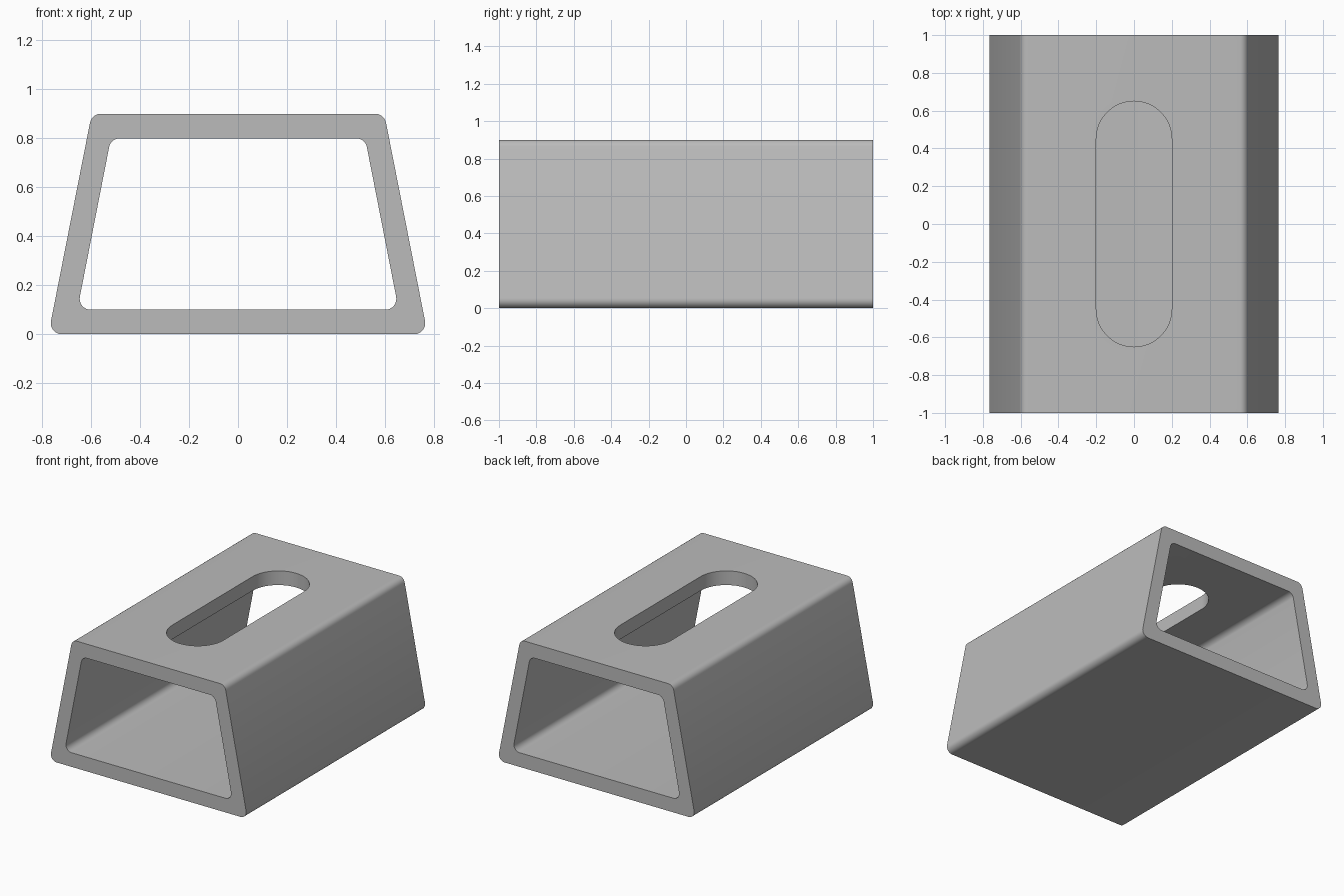
import bpy, bmesh, math
from mathutils import Vector

if "Cube" in bpy.data.objects:
    bpy.data.objects.remove(bpy.data.objects["Cube"])


def rounded(corners, r, steps=8):
    """Round every corner of a counter-clockwise convex polygon with radius r."""
    pts = []
    n = len(corners)
    for i in range(n):
        p = Vector(corners[i])
        a = (Vector(corners[i - 1]) - p).normalized()
        b = (Vector(corners[(i + 1) % n]) - p).normalized()
        half = a.angle(b) / 2
        centre = p + (a + b).normalized() * (r / math.sin(half))
        start = p + a * (r / math.tan(half)) - centre
        sweep = math.pi - 2 * half
        for k in range(steps + 1):
            t = sweep * k / steps
            c, s = math.cos(t), math.sin(t)
            pts.append(centre + Vector((start.x * c - start.y * s,
                                        start.x * s + start.y * c)))
    return pts


def prism(name, start, end):
    """Closed solid between two matching loops of 3D points."""
    bm = bmesh.new()
    a = [bm.verts.new(p) for p in start]
    b = [bm.verts.new(p) for p in end]
    bm.faces.new(a)
    bm.faces.new(b[::-1])
    n = len(a)
    for i in range(n):
        j = (i + 1) % n
        bm.faces.new((a[j], a[i], b[i], b[j]))
    bmesh.ops.recalc_face_normals(bm, faces=bm.faces)
    mesh = bpy.data.meshes.new(name)
    bm.to_mesh(mesh)
    bm.free()
    obj = bpy.data.objects.new(name, mesh)
    bpy.context.collection.objects.link(obj)
    return obj


def along_y(name, profile, half):
    return prism(name, [(p.x, -half, p.y) for p in profile],
                 [(p.x, half, p.y) for p in profile])


def trapezoid(bottom, top, z0, z1):
    return [(-bottom, z0), (bottom, z0), (top, z1), (-top, z1)]


# Outer tapered block
body = along_y("tapered_sleeve", rounded(trapezoid(0.774, 0.597, 0, 0.9), 0.045), 1.0)
grey = bpy.data.materials.new("plain grey")
grey.diffuse_color = (0.5, 0.5, 0.5, 1)
grey.use_nodes = True
grey.node_tree.nodes["Principled BSDF"].inputs["Base Color"].default_value = grey.diffuse_color
body.data.materials.append(grey)

# Tunnel through the full length
tunnel = along_y("tunnel_cutter", rounded(trapezoid(0.656, 0.519, 0.1, 0.8), 0.045), 1.2)

# Long round-ended slot in the top wall only
slot_outline = []
for end in (1, -1):
    for k in range(25):
        t = math.pi * k / 24 + (0 if end == 1 else math.pi)
        slot_outline.append((0.2 * math.cos(t), 0.45 * end + 0.2 * math.sin(t)))
slot = prism("slot_cutter", [(x, y, 0.5) for x, y in slot_outline],
             [(x, y, 1.1) for x, y in slot_outline])

# Cut both openings
bpy.context.view_layer.objects.active = body
body.select_set(True)
for cutter in (tunnel, slot):
    mod = body.modifiers.new(cutter.name, 'BOOLEAN')
    mod.operation = 'DIFFERENCE'
    mod.solver = 'EXACT'
    mod.object = cutter
    bpy.ops.object.modifier_apply(modifier=mod.name)
for cutter in (tunnel, slot):
    bpy.data.objects.remove(cutter, do_unlink=True)
bpy.ops.object.shade_smooth_by_angle(angle=math.radians(30))
